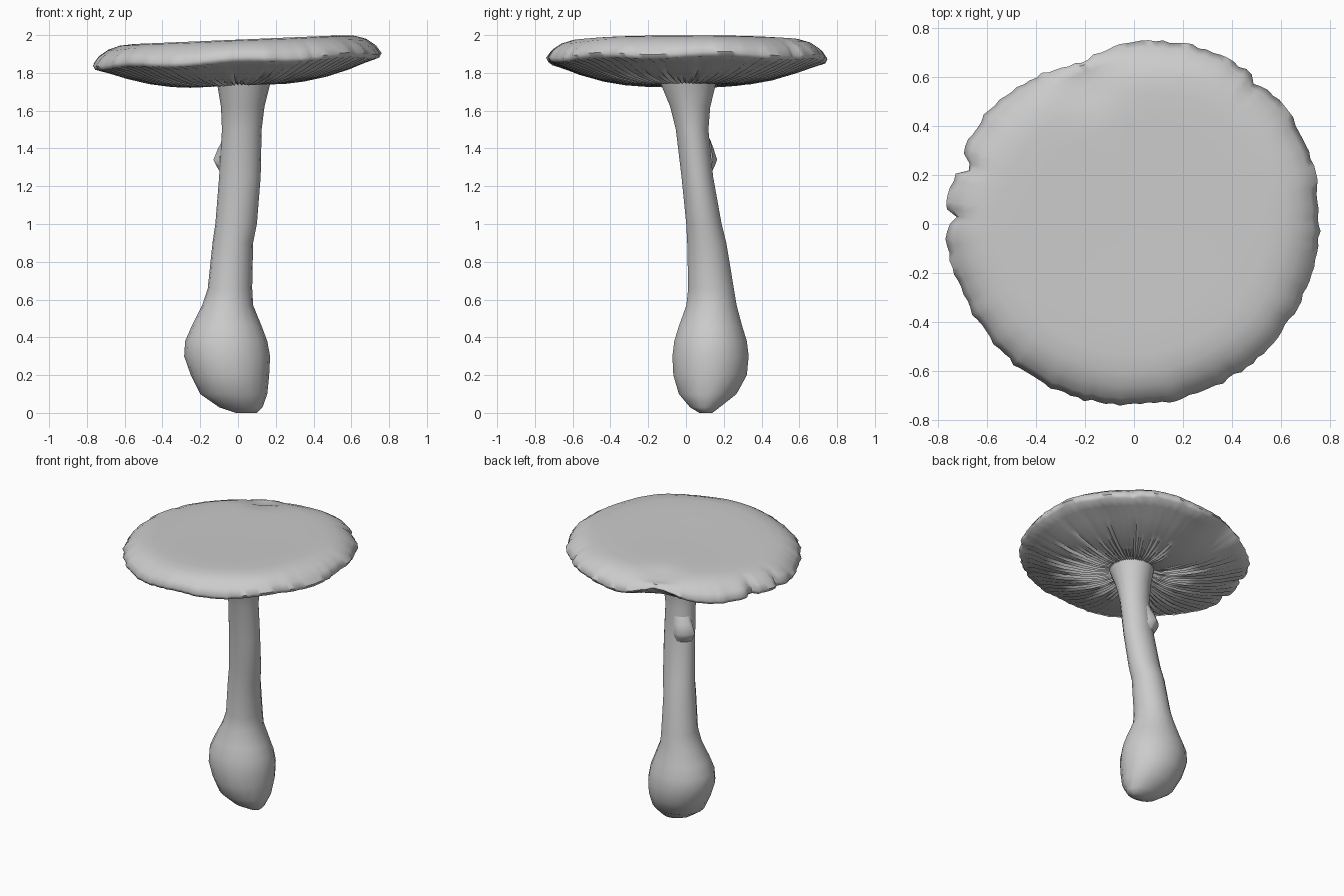
import bpy, bmesh, math, random

if "Cube" in bpy.data.objects:
    bpy.data.objects.remove(bpy.data.objects["Cube"])

random.seed(4)


def loft(name, rings, close=True, angle=50):
    """Skin a list of equally sized point rings, then cap the ends."""
    bm = bmesh.new()
    rows = [[bm.verts.new(p) for p in ring] for ring in rings]
    n = len(rows[0])
    for a, b in zip(rows, rows[1:]):
        for i in range(n if close else n - 1):
            j = (i + 1) % n
            bm.faces.new((a[i], a[j], b[j], b[i]))
    if close:
        bm.faces.new(rows[0])
        bm.faces.new(rows[-1])
    bmesh.ops.recalc_face_normals(bm, faces=bm.faces)
    mesh = bpy.data.meshes.new(name)
    bm.to_mesh(mesh)
    bm.free()
    obj = bpy.data.objects.new(name, mesh)
    bpy.context.collection.objects.link(obj)
    bpy.ops.object.select_all(action='DESELECT')
    obj.select_set(True)
    bpy.context.view_layer.objects.active = obj
    bpy.ops.object.shade_smooth_by_angle(angle=math.radians(angle))
    return obj


def bump(a, centre, width):
    d = (a - centre + 180) % 360 - 180
    return math.exp(-(d / width) ** 2)


# Stem with bulbous foot: z, then left/right (x) and front/back (y) limits
stem_rows = [
    (0.00, -0.01, 0.10, 0.07, 0.14), (0.03, -0.10, 0.13, 0.02, 0.18),
    (0.10, -0.20, 0.155, -0.04, 0.27), (0.20, -0.25, 0.165, -0.07, 0.325),
    (0.30, -0.285, 0.17, -0.075, 0.335), (0.38, -0.28, 0.155, -0.065, 0.325),
    (0.46, -0.245, 0.125, -0.04, 0.30), (0.57, -0.19, 0.08, 0.00, 0.27),
    (0.66, -0.16, 0.075, 0.01, 0.255), (0.90, -0.135, 0.08, 0.005, 0.215),
    (1.00, -0.12, 0.10, 0.00, 0.19), (1.25, -0.10, 0.12, -0.025, 0.145),
    (1.50, -0.085, 0.125, -0.055, 0.12), (1.62, -0.09, 0.14, -0.085, 0.13),
    (1.74, -0.11, 0.17, -0.135, 0.16), (1.80, -0.12, 0.19, -0.15, 0.17)]
rings = []
for z, x0, x1, y0, y1 in stem_rows:
    rings.append([((x0 + x1) / 2 + (x1 - x0) / 2 * math.cos(t),
                   (y0 + y1) / 2 + (y1 - y0) / 2 * math.sin(t), z)
                  for t in (math.tau * i / 18 for i in range(18))])
loft("stem", rings)

# Torn ring remnant on the back left of the stem
flap = []
for z, k in ((1.45, 0.09), (1.40, 0.12), (1.34, 0.145), (1.31, 0.13), (1.25, 0.09)):
    ring = []
    for i in range(7):
        a = math.radians(95 + 14 * i)
        r = 0.09 + (k - 0.09) * (0.3 if i in (0, 6) else 1)
        ring.append((0.01 + r * math.cos(a), 0.055 + r * 0.8 * math.sin(a), z))
    flap.append(ring)
loft("ring_remnant", flap, close=False)

# Cap: rim radius every 30 degrees, profile of (radius share, z, is gill)
rim = [0.755, 0.775, 0.775, 0.745, 0.725, 0.755, 0.765, 0.75, 0.75, 0.735, 0.74, 0.745]
top = [(0.03, 1.972, 0), (0.3, 1.974, 0), (0.55, 1.976, 0), (0.72, 1.976, 0),
       (0.82, 1.970, 0), (0.90, 1.950, 0), (0.965, 1.915, 0), (1.0, 1.875, 0)]
under = [(0.985, 1.852, 0), (0.90, 1.832, 1), (0.78, 1.798, 1), (0.62, 1.764, 1),
         (0.46, 1.743, 1), (0.33, 1.735, 1), (0.22, 1.742, 0.6), (0.1, 1.775, 0)]
SEG = 160
jitter = [random.uniform(-0.007, 0.007) for _ in range(SEG)]
gill = [random.uniform(0.4, 1.0) * (0.011 if i % 2 else -0.004) for i in range(SEG)]
cap = []
for s, z0, g in top + under:
    ring = []
    for i in range(SEG):
        deg = 360 * i / SEG
        k, f = int(deg // 30), (deg % 30) / 30
        f = f * f * (3 - 2 * f)
        R = rim[k] * (1 - f) + rim[(k + 1) % 12] * f
        # small tears and the folded dent at the back left
        tear = 0.06 * bump(deg, 161, 2) + 0.05 * bump(deg, 178, 1.5) + 0.03 * bump(deg, 49, 2)
        dent = bump(deg, 108, 12)
        edge = max(0, (s - 0.8) / 0.2)
        r = s * R - edge ** 2 * (tear - jitter[i] + 0.035 * dent)
        x, y = r * math.cos(math.radians(deg)), r * math.sin(math.radians(deg))
        z = z0 + 0.042 * x + g * gill[i] * (1 - dent)
        if z0 > 1.87:
            z += dent * (0.04 * edge ** 2 - 0.035 * math.exp(-((s - 0.84) / 0.09) ** 2))
        else:
            z += dent * 0.06 * max(0, (s - 0.6) / 0.4)
        z += 0.008 * edge * math.sin(math.radians(deg * 7))
        ring.append((x, y, z))
    cap.append(ring)
loft("cap", cap, angle=60)
